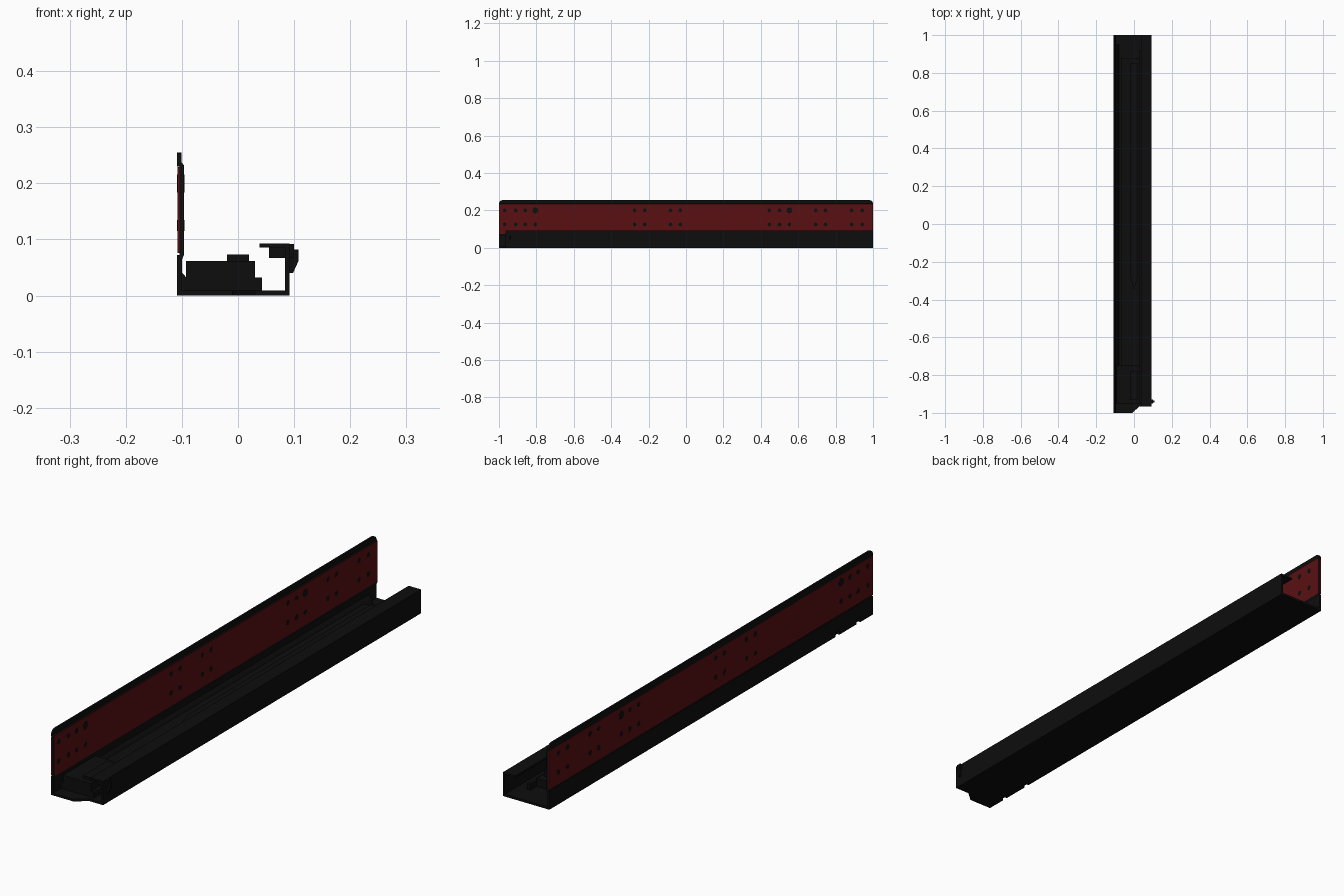
import bpy, bmesh, math
from mathutils import Vector

cube = bpy.data.objects.get("Cube")
if cube:
    bpy.data.objects.remove(cube, do_unlink=True)


def material(name, rgb):
    m = bpy.data.materials.new(name)
    m.use_nodes = True
    col = (*rgb, 1)
    m.diffuse_color = col
    m.node_tree.nodes["Principled BSDF"].inputs["Base Color"].default_value = col
    return m


BLACK = material("black_metal", (0.004, 0.004, 0.004))
RED = material("dark_red", (0.1, 0.005, 0.006))


def prism(name, points, axis, lo, hi, mat=BLACK):
    """Extrude a 2D outline along x, y or z between lo and hi."""
    place = {"x": lambda p, d: (d, p[0], p[1]),
             "y": lambda p, d: (p[0], d, p[1]),
             "z": lambda p, d: (p[0], p[1], d)}[axis]
    bm = bmesh.new()
    face = bm.faces.new([bm.verts.new(place(p, lo)) for p in points])
    ext = bmesh.ops.extrude_face_region(bm, geom=[face])
    move = Vector(place((0, 0), hi - lo))
    bmesh.ops.translate(bm, vec=move, verts=[v for v in ext["geom"] if isinstance(v, bmesh.types.BMVert)])
    bmesh.ops.recalc_face_normals(bm, faces=bm.faces)
    mesh = bpy.data.meshes.new(name)
    bm.to_mesh(mesh)
    bm.free()
    mesh.materials.append(mat)
    ob = bpy.data.objects.new(name, mesh)
    bpy.context.collection.objects.link(ob)
    return ob


def box(name, x, y, z, mat=BLACK):
    return prism(name, [(x[0], z[0]), (x[1], z[0]), (x[1], z[1]), (x[0], z[1])], "y", y[0], y[1], mat)


def circle(cy, cz, r, n=12):
    return [(cy + r * math.cos(2 * math.pi * i / n), cz + r * math.sin(2 * math.pi * i / n)) for i in range(n)]


OUT, EDGE, FRONT = -0.109, 0.092, -0.965
NOTCHES = (-0.91, -0.78)


def notched(start, base, depth):
    """Points along the long left edge with small notches."""
    pts = [(start, base)]
    for c in NOTCHES:
        pts += [(c - 0.012, base), (c - 0.012, base + depth), (c + 0.012, base + depth), (c + 0.012, base)]
    return pts + [(1, base)]


# Floor with a chamfered front corner
edge = [(x, y) for y, x in notched(-1, OUT, 0.01)]
prism("floor", edge + [(EDGE, 1), (EDGE, FRONT), (0.03, FRONT), (-0.01, -1)], "z", 0, 0.009)

# Tall side wall: foot, stepped sheet and rounded top lip
prism("wall_foot", notched(-1, 0, 0.018) + [(1, 0.072), (-1, 0.072)], "x", OUT, -0.1)
prism("wall_sheet", [(-0.104, 0.07), (-0.1, 0.064), (-0.0965, 0.072), (-0.0965, 0.232),
                     (-0.101, 0.238), (-0.104, 0.234)], "y", -1, 1)
arc = [(0.98 + 0.02 * math.cos(a), 0.235 + 0.02 * math.sin(a)) for a in (i * math.pi / 12 for i in range(7))]
prism("wall_lip", [(-1, 0.23), (1, 0.23)] + arc + [(-y, z) for y, z in reversed(arc)], "x", OUT, -0.101)
prism("wall_fillet", [(-0.101, 0.009), (-0.08, 0.009), (-0.09, 0.03), (-0.101, 0.042)], "y", -0.95, 0.95)

# Red panels on both faces of the wall
box("outer_panel", (-0.108, -0.104), (-1, 1), (0.076, 0.229), RED)
box("inner_panel", (-0.0965, -0.096), (-1, 1), (0.074, 0.234), RED)

# Mounting holes in two rows, two of them larger
hole_y = (-0.97, -0.91, -0.86, -0.805, -0.275, -0.22, -0.083, -0.03,
          0.446, 0.5, 0.553, 0.693, 0.746, 0.885, 0.943)
for y in hole_y:
    for z in (0.125, 0.2):
        big = z > 0.15 and y in (-0.805, 0.553)
        prism("mounting_hole", circle(y, z, 0.016 if big else 0.01), "x", -0.1084, -0.0956)

# Low side wall with inward flange
box("low_wall", (0.084, EDGE), (FRONT, 1), (0, 0.092))
box("low_wall_flange", (0.038, EDGE), (FRONT, 1), (0.086, 0.093))

# Front latch
box("latch_block", (0.055, 0.1), (-0.95, -0.93), (0.067, 0.092))
prism("latch_lever", [(0.092, 0.04), (0.098, 0.04), (0.108, 0.062), (0.108, 0.082), (0.092, 0.082)],
      "y", -0.945, -0.935)

# Sliding mechanism inside the channel
box("front_damper", (-0.093, 0.03), (-0.95, -0.75), (0.009, 0.062))
box("damper_cap", (-0.02, 0.02), (-0.93, -0.78), (0.062, 0.073))
box("carriage", (-0.07, 0.03), (-0.75, 0.88), (0.009, 0.04))
box("runner_strip", (0.03, 0.043), (-0.95, 0.92), (0.009, 0.032))
prism("slide_bar", [(-0.02, -0.28), (0, -0.35), (0.02, -0.28), (0.02, 0.85), (-0.02, 0.85)], "z", 0.04, 0.062)
